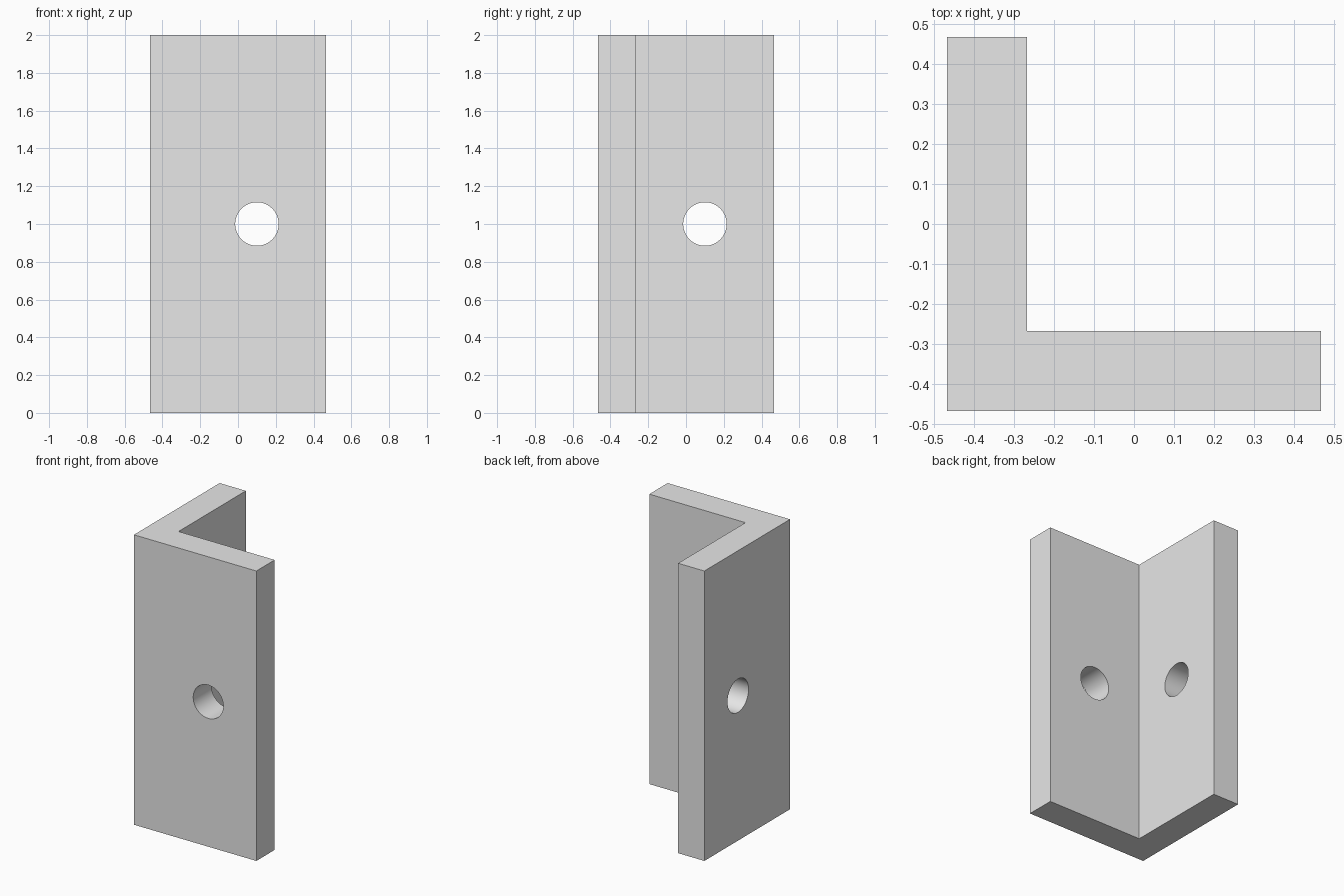
import bpy
import bmesh
from math import pi
from mathutils import Matrix

if "Cube" in bpy.data.objects:
    bpy.data.objects.remove(bpy.data.objects["Cube"], do_unlink=True)

HALF = 0.467       # half the width of each leg
INNER = -0.267     # inside faces of the angle
HEIGHT = 2.0
HOLE_RADIUS = 0.115
HOLE_CENTRE = (INNER + HALF) / 2
LEG_CENTRE = (INNER - HALF) / 2

grey = bpy.data.materials.new("light_grey")
grey.use_nodes = True
colour = (0.8, 0.8, 0.8, 1)
grey.diffuse_color = colour
grey.node_tree.nodes["Principled BSDF"].inputs["Base Color"].default_value = colour


def add_object(name, bm):
    bmesh.ops.recalc_face_normals(bm, faces=bm.faces)
    mesh = bpy.data.meshes.new(name)
    bm.to_mesh(mesh)
    bm.free()
    mesh.materials.append(grey)
    obj = bpy.data.objects.new(name, mesh)
    bpy.context.collection.objects.link(obj)
    return obj


# L-shaped profile extruded upwards
profile = [(-HALF, -HALF), (HALF, -HALF), (HALF, INNER),
           (INNER, INNER), (INNER, HALF), (-HALF, HALF)]
bm = bmesh.new()
base = bm.faces.new([bm.verts.new((x, y, 0)) for x, y in profile])
extruded = bmesh.ops.extrude_face_region(bm, geom=[base], use_keep_orig=True)
top = [v for v in extruded["geom"] if isinstance(v, bmesh.types.BMVert)]
bmesh.ops.translate(bm, verts=top, vec=(0, 0, HEIGHT))
bracket = add_object("angle_bracket", bm)


# One bolt hole through each leg
def bolt_hole(name, x, y, axis):
    bm = bmesh.new()
    place = Matrix.Translation((x, y, HEIGHT / 2)) @ Matrix.Rotation(pi / 2, 4, axis)
    bmesh.ops.create_cone(bm, cap_ends=True, segments=64, radius1=HOLE_RADIUS,
                          radius2=HOLE_RADIUS, depth=0.3, matrix=place)
    cutter = add_object(name, bm)
    cutter.hide_render = True
    cut = bracket.modifiers.new(name, "BOOLEAN")
    cut.operation = "DIFFERENCE"
    cut.solver = "EXACT"
    cut.object = cutter
    bpy.context.view_layer.objects.active = bracket
    bpy.ops.object.modifier_apply(modifier=name)
    bpy.data.objects.remove(cutter, do_unlink=True)


bpy.ops.object.select_all(action="DESELECT")
bracket.select_set(True)
bolt_hole("front_hole", HOLE_CENTRE, LEG_CENTRE, "X")
bolt_hole("side_hole", LEG_CENTRE, HOLE_CENTRE, "Y")

# Smooth hole walls, crisp edges
bpy.context.view_layer.objects.active = bracket
bracket.select_set(True)
bpy.ops.object.shade_smooth_by_angle(angle=pi / 6)
